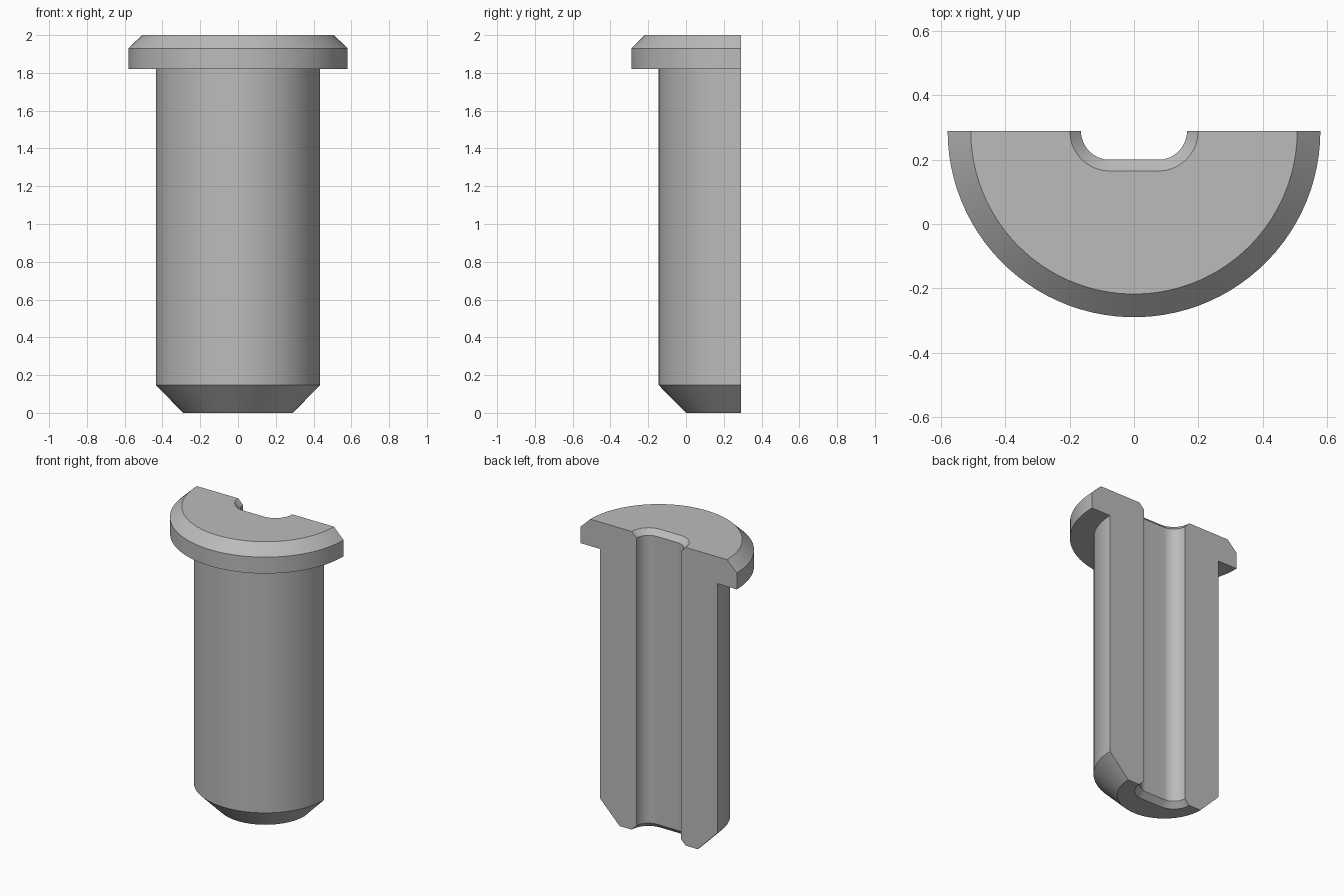
import bpy
import bmesh
from math import pi, sin, cos, radians

cube = bpy.data.objects.get("Cube")
if cube:
    bpy.data.objects.remove(cube, do_unlink=True)

CUT_Y = 0.29       # plane of the flat back, also the turning axis
STEPS = 24         # segments in each groove corner
COUNT = 2 * (STEPS + 1)


def outer_ring(radius, z):
    """Half circle bulging to the front."""
    angles = [pi + pi * i / (COUNT - 1) for i in range(COUNT)]
    return [(radius * cos(a), CUT_Y + radius * sin(a), z) for a in angles]


def groove_ring(grow, z):
    """Rounded shallow channel in the flat back, widened by grow."""
    radius, ring = 0.09 + grow, []
    for centre, start in ((-0.075, pi), (0.075, 1.5 * pi)):
        for i in range(STEPS + 1):
            a = start + pi / 2 * i / STEPS
            ring.append((centre + radius * cos(a), CUT_Y + radius * sin(a), z))
    return ring


# Closed section: pin outside from the bottom up, then the groove back down
outside = [(0.29, 0), (0.435, 0.147), (0.435, 1.82), (0.58, 1.82), (0.58, 1.93), (0.508, 2)]
groove = [(0.035, 2), (0, 1.965), (0, 0.035), (0.035, 0)]

bm = bmesh.new()
rings = [outer_ring(r, z) for r, z in outside] + [groove_ring(g, z) for g, z in groove]
rings = [[bm.verts.new(p) for p in ring] for ring in rings]
for a, b in zip(rings, rings[1:] + rings[:1]):
    for i in range(COUNT - 1):
        bm.faces.new((a[i], a[i + 1], b[i + 1], b[i]))
# Flat cut faces on both sides of the groove
for end in (0, -1):
    bm.faces.new([ring[end] for ring in rings])
bmesh.ops.recalc_face_normals(bm, faces=bm.faces)

mesh = bpy.data.meshes.new("half_flanged_pin")
bm.to_mesh(mesh)
bm.free()
pin = bpy.data.objects.new("half_flanged_pin", mesh)
bpy.context.collection.objects.link(pin)

# Plain grey
grey = bpy.data.materials.new("plain_grey")
grey.use_nodes = True
colour = (0.5, 0.5, 0.5, 1)
grey.diffuse_color = colour
grey.node_tree.nodes["Principled BSDF"].inputs["Base Color"].default_value = colour
mesh.materials.append(grey)

# Smooth curved walls, sharp chamfer edges
bpy.ops.object.select_all(action="DESELECT")
pin.select_set(True)
bpy.context.view_layer.objects.active = pin
bpy.ops.object.shade_smooth_by_angle(angle=radians(25))
